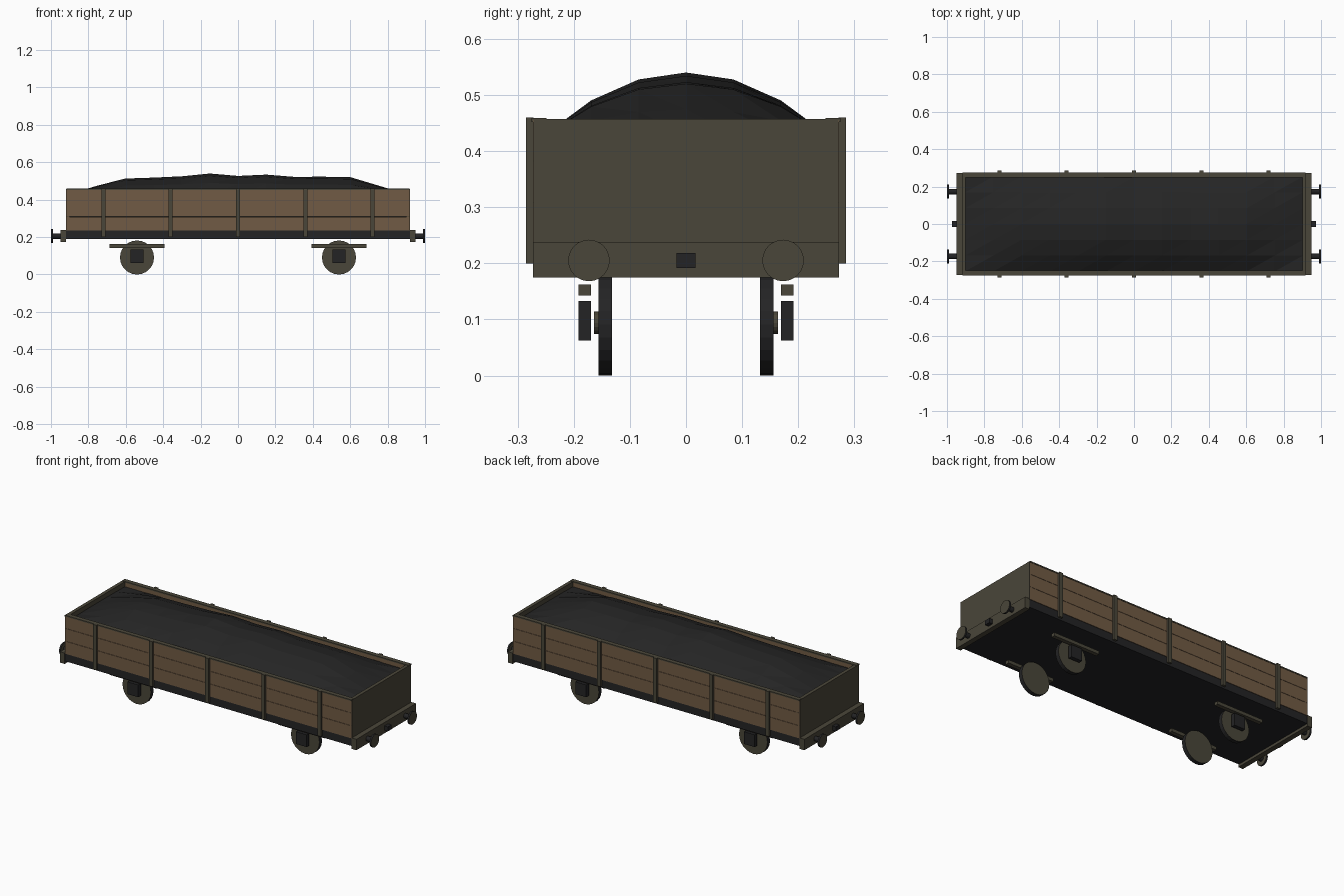
import bpy, bmesh, math
from mathutils import Matrix

if "Cube" in bpy.data.objects:
    bpy.data.objects.remove(bpy.data.objects["Cube"])


def material(name, rgb):
    m = bpy.data.materials.new(name)
    m.diffuse_color = (*rgb, 1)
    m.use_nodes = True
    m.node_tree.nodes["Principled BSDF"].inputs["Base Color"].default_value = m.diffuse_color
    return m


WOOD = material("brown wood", (0.165, 0.105, 0.058))
OLIVE = material("olive grey paint", (0.068, 0.061, 0.041))
BLACK = material("black iron", (0.017, 0.017, 0.018))
COAL = material("coal", (0.018, 0.018, 0.018))


def finish(name, bm, mats):
    bmesh.ops.recalc_face_normals(bm, faces=bm.faces)
    me = bpy.data.meshes.new(name)
    bm.to_mesh(me)
    bm.free()
    for m in mats:
        me.materials.append(m)
    ob = bpy.data.objects.new(name, me)
    bpy.context.collection.objects.link(ob)
    return ob


def box(name, x, y, z, mat):
    """Box from (min, max) pairs."""
    bm = bmesh.new()
    bmesh.ops.create_cube(bm, size=1)
    for v in bm.verts:
        v.co = [sum(p) / 2 + c * (p[1] - p[0]) for p, c in zip((x, y, z), v.co)]
    return finish(name, bm, [mat])


def disc(name, centre, r, depth, axis, side_mat, cap_mat, n=24):
    """Cylinder along x or y with its own colour on the flat faces."""
    bm = bmesh.new()
    rot = Matrix.Rotation(math.pi / 2, 4, 'Y' if axis == 'X' else 'X')
    bmesh.ops.create_cone(bm, cap_ends=True, segments=n, radius1=r, radius2=r,
                          depth=depth, matrix=Matrix.Translation(centre) @ rot)
    for f in bm.faces:
        f.material_index = int(len(f.verts) > 4)
    return finish(name, bm, [side_mat, cap_mat])


def span(s, a, b):
    return tuple(sorted((s * a, s * b)))


# Underframe
box("underframe", (-0.92, 0.92), (-0.27, 0.27), (0.19, 0.235), BLACK)

for s in (-1, 1):
    # Side planks, capping strip and posts
    for i in range(3):
        z = 0.235 + i * 0.074
        box("side_plank", (-0.918, 0.918), span(s, 0.25, 0.273),
            (z, z + 0.0725), WOOD)
    box("capping_strip", (-0.918, 0.918), span(s, 0.249, 0.275), (0.452, 0.459), OLIVE)
    for x in (-0.72, -0.36, 0, 0.36, 0.72):
        box("side_post", (x - 0.011, x + 0.011), span(s, 0.272, 0.285),
            (0.2, 0.46), OLIVE)

    # End wall, buffer beam and coupling
    box("end_wall", span(s, 0.9, 0.92), (-0.272, 0.272), (0.235, 0.457), OLIVE)
    box("buffer_beam", span(s, 0.92, 0.95), (-0.273, 0.273), (0.175, 0.238), OLIVE)
    box("coupling", span(s, 0.945, 0.972), (-0.017, 0.017), (0.192, 0.218), BLACK)

    for t in (-1, 1):
        # Buffers
        disc("buffer_stem", (s * 0.967, t * 0.173, 0.205), 0.014, 0.05, 'X', BLACK, BLACK, 16)
        disc("buffer_head", (s * 0.995, t * 0.173, 0.205), 0.037, 0.01, 'X', BLACK, OLIVE)
        # Wheels, hubs, axle boxes and springs
        x = s * 0.54
        disc("wheel", (x, t * 0.144, 0.091), 0.091, 0.024, 'Y', BLACK, OLIVE)
        disc("hub", (x, t * 0.155, 0.094), 0.02, 0.018, 'Y', OLIVE, OLIVE, 16)
        box("axle_box", (x - 0.035, x + 0.035), span(t, 0.169, 0.192), (0.062, 0.133), BLACK)
        box("spring", (x - 0.148, x + 0.148), span(t, 0.169, 0.192), (0.143, 0.162), OLIVE)

# Coal heap: ridge heights along x, parabolic fall to the sides
ridge = [0.43, 0.475, 0.513, 0.518, 0.525, 0.54, 0.527, 0.534, 0.522, 0.523, 0.52, 0.475, 0.43]
bm = bmesh.new()
rows = []
for i, h in enumerate(ridge):
    row = []
    for j in range(-3, 4):
        z = 0.428 + (h - 0.428) * (1 - (j / 3) ** 2)
        row.append(bm.verts.new(((i - 6) * 0.1505, j * 0.0845, z)))
    rows.append(row)
for a, b in zip(rows, rows[1:]):
    for j in range(6):
        bm.faces.new((a[j], b[j], b[j + 1]))
        bm.faces.new((a[j], b[j + 1], a[j + 1]))
rim = [e for e in bm.edges if e.is_boundary]
skirt = bmesh.ops.extrude_edge_only(bm, edges=rim)["geom"]
for v in skirt:
    if isinstance(v, bmesh.types.BMVert):
        v.co.z = 0.3
finish("coal_heap", bm, [COAL])
